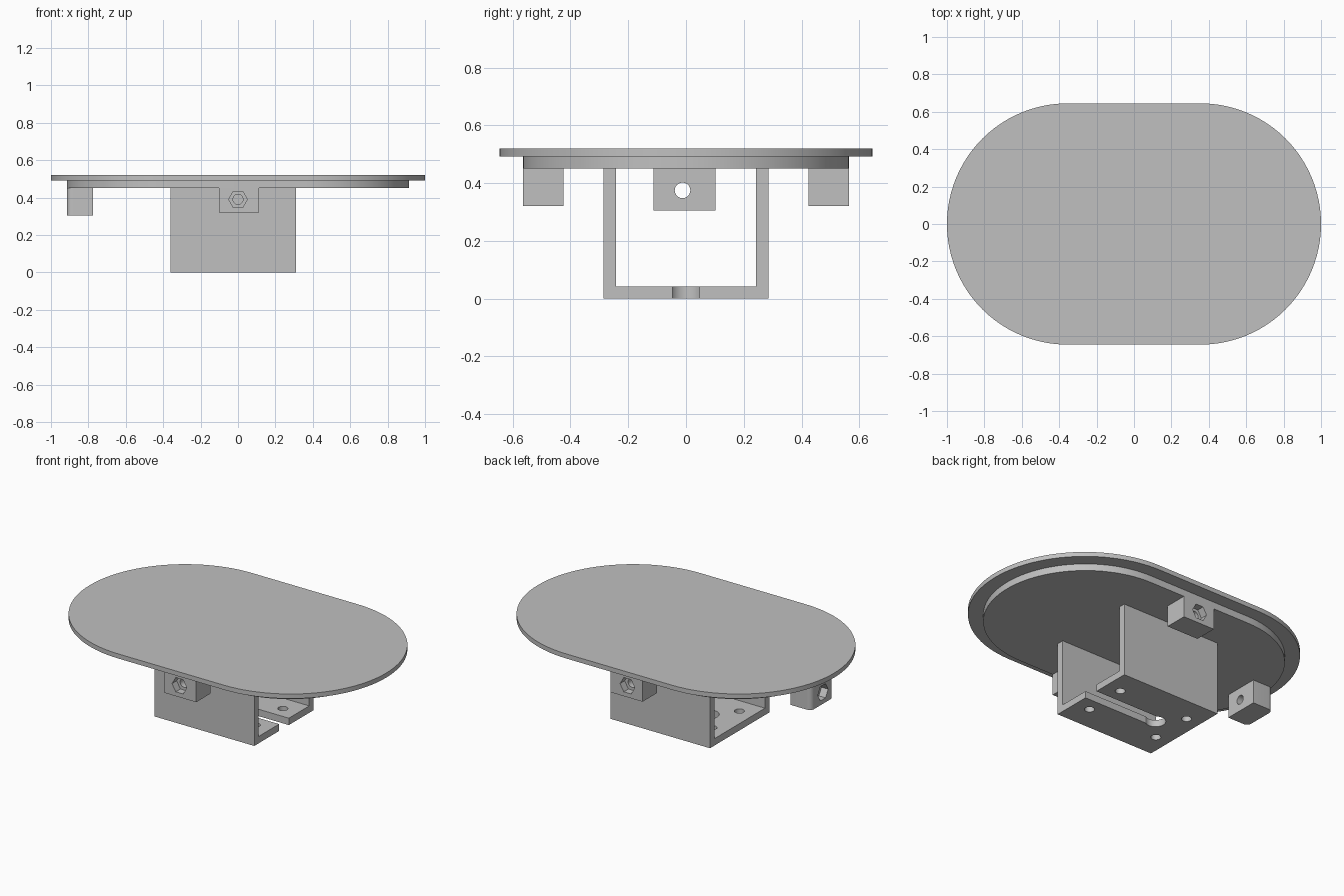
import bpy, bmesh
from math import cos, sin, pi
from mathutils import Matrix

if "Cube" in bpy.data.objects:
    bpy.data.objects.remove(bpy.data.objects["Cube"], do_unlink=True)

COLOR = (0.53, 0.53, 0.53, 1)
grey = bpy.data.materials.new("plain grey")
grey.use_nodes = True
grey.diffuse_color = COLOR
grey.node_tree.nodes["Principled BSDF"].inputs["Base Color"].default_value = COLOR


def prism(name, outline, low, high, matrix=Matrix()):
    """Extrude a 2D outline from low to high along local z."""
    bm = bmesh.new()
    face = bm.faces.new([bm.verts.new((x, y, low)) for x, y in outline])
    ext = bmesh.ops.extrude_face_region(bm, geom=[face])
    top = [v for v in ext["geom"] if isinstance(v, bmesh.types.BMVert)]
    bmesh.ops.translate(bm, verts=top, vec=(0, 0, high - low))
    bmesh.ops.recalc_face_normals(bm, faces=bm.faces)
    bm.transform(matrix)
    mesh = bpy.data.meshes.new(name)
    bm.to_mesh(mesh)
    bm.free()
    mesh.materials.append(grey)
    obj = bpy.data.objects.new(name, mesh)
    bpy.context.collection.objects.link(obj)
    return obj


def arc(cx, cy, r, start, end, n):
    angles = [start + (end - start) * i / n for i in range(n + 1)]
    return [(cx + r * cos(a), cy + r * sin(a)) for a in angles]


def polygon(r, n, cx=0, cy=0):
    return arc(cx, cy, r, 0, 2 * pi, n)[:-1]


def rect(x0, x1, y0, y1):
    return [(x0, y0), (x1, y0), (x1, y1), (x0, y1)]


def stadium(half_length, r):
    c = half_length - r
    return arc(c, 0, r, -pi / 2, pi / 2, 48) + arc(-c, 0, r, pi / 2, 3 * pi / 2, 48)


def cut(obj, cutters):
    for cutter in cutters:
        cutter.hide_render = True
        mod = obj.modifiers.new("cut", "BOOLEAN")
        mod.operation, mod.solver, mod.object = "DIFFERENCE", "EXACT", cutter
        bpy.context.view_layer.objects.active = obj
        bpy.ops.object.modifier_apply(modifier=mod.name)
        bpy.data.objects.remove(cutter, do_unlink=True)


def smooth(obj):
    bpy.ops.object.select_all(action="DESELECT")
    obj.select_set(True)
    bpy.context.view_layer.objects.active = obj
    bpy.ops.object.shade_smooth_by_angle(angle=pi / 6)


# Lid: wide top with a smaller locating step below
top_plate = prism("top_plate", stadium(1, 0.645), 0.492, 0.52)
step_plate = prism("step_plate", stadium(0.915, 0.564), 0.45, 0.492)

# U-shaped bracket with keyhole slot and four screw holes
channel = [(-0.286, 0), (0.286, 0), (0.286, 0.45), (0.243, 0.45),
           (0.243, 0.042), (-0.243, 0.042), (-0.243, 0.45), (-0.286, 0.45)]
along_x = Matrix.Rotation(pi / 2, 4, "Z") @ Matrix.Rotation(pi / 2, 4, "X")
bracket = prism("bracket", channel, -0.362, 0.31, along_x)
SLOT_END = -0.155
cutters = [prism("slot_cutter", rect(SLOT_END, 0.4, -0.047, 0.047), -0.1, 0.1),
           prism("slot_end_cutter", polygon(0.057, 32, SLOT_END), -0.1, 0.1)]
for x in (-0.268, 0.21):
    for y in (-0.132, 0.132):
        cutters.append(prism("screw_cutter", polygon(0.028, 24, x, y), -0.1, 0.1))
cut(bracket, cutters)


def nut_cutters(matrix):
    """Through hole plus hexagonal nut pocket; local +z points outwards."""
    return [prism("hole_cutter", polygon(0.027, 24), -0.3, 0.1, matrix),
            prism("nut_cutter", polygon(0.05, 6), -0.045, 0.1, matrix)]


# Front and back clamp blocks
for name, side in (("front_block", -1), ("back_block", 1)):
    y0, y1 = sorted((side * 0.424, side * 0.564))
    block = prism(name, rect(-0.102, 0.113, y0, y1), 0.32, 0.45)
    place = Matrix.Translation((0, side * 0.564, 0.39)) @ Matrix.Rotation(-side * pi / 2, 4, "X")
    cut(block, nut_cutters(place))

# Side clamp block with rounded outer corners
R = 0.03
outline = ([(-0.775, -0.113), (-0.775, 0.102)]
           + arc(-0.915 + R, 0.102 - R, R, pi / 2, pi, 8)
           + arc(-0.915 + R, -0.113 + R, R, pi, 3 * pi / 2, 8))
side_block = prism("side_block", outline, 0.305, 0.45)
place = (Matrix.Translation((-0.915, -0.012, 0.375))
         @ Matrix.Rotation(-pi / 2, 4, "Z") @ Matrix.Rotation(pi / 2, 4, "X"))
cut(side_block, nut_cutters(place))

for obj in (top_plate, step_plate, bracket, side_block,
            bpy.data.objects["front_block"], bpy.data.objects["back_block"]):
    smooth(obj)
